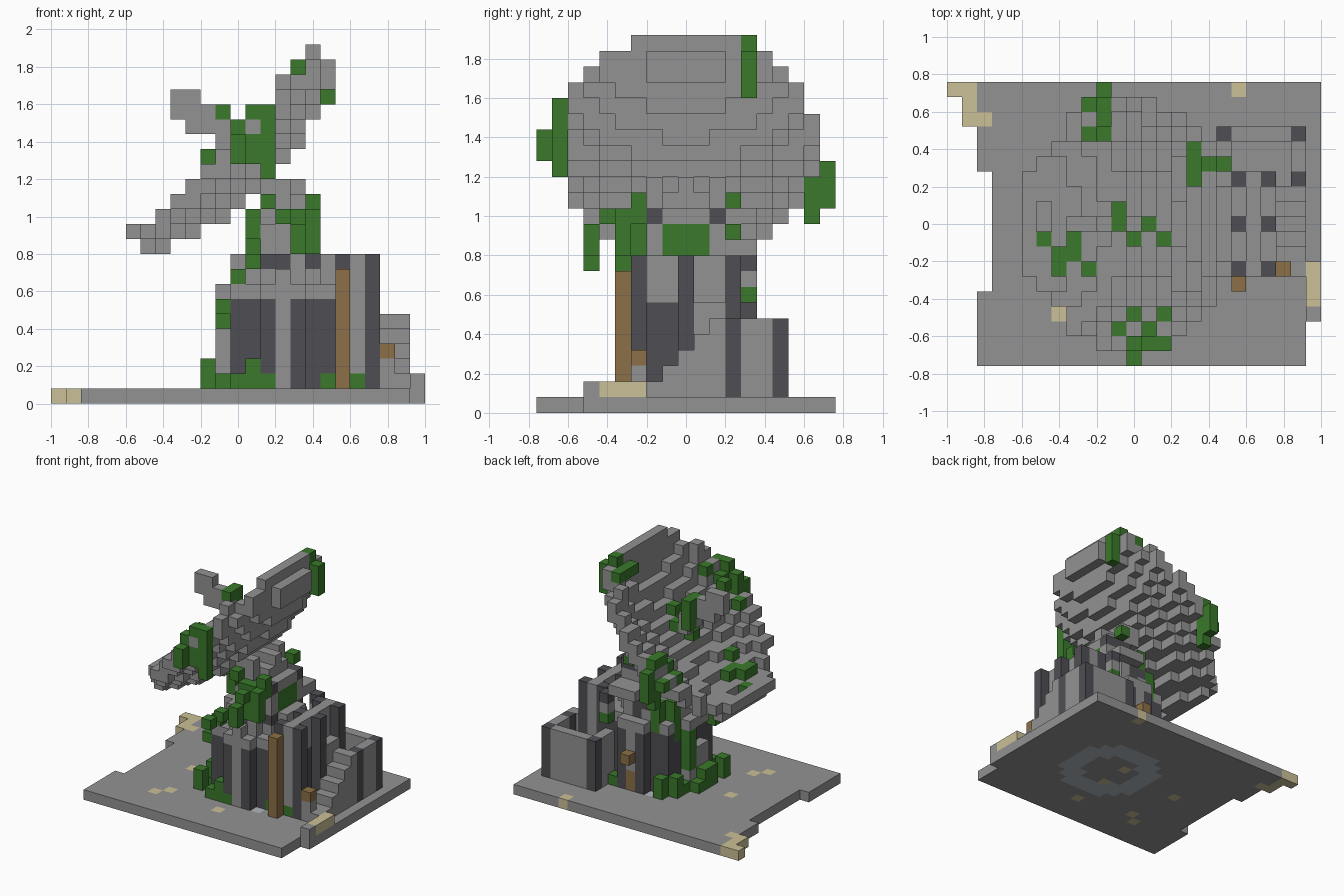
import bpy, bmesh, random
from mathutils import Vector

random.seed(4)
cube = bpy.data.objects.get("Cube")
if cube:
    bpy.data.objects.remove(cube)

S = 0.08  # block size
COLOURS = {
    "grey_stone": (0.29, 0.29, 0.29),
    "dark_metal": (0.078, 0.076, 0.088),
    "green_vine": (0.042, 0.19, 0.024),
    "tan_sand": (0.6, 0.53, 0.31),
    "brown_wood": (0.265, 0.163, 0.063),
    "pale_concrete": (0.42, 0.48, 0.51),
}
NAMES = list(COLOURS)
GREY, DARK, GREEN, TAN, BROWN, PALE = range(len(NAMES))
mats = []
for name, rgb in COLOURS.items():
    m = bpy.data.materials.new(name)
    m.use_nodes = True
    m.diffuse_color = (*rgb, 1)
    bsdf = m.node_tree.nodes["Principled BSDF"]
    bsdf.inputs["Base Color"].default_value = (*rgb, 1)
    bsdf.inputs["Roughness"].default_value = 0.9
    mats.append(m)

world = {}  # block position -> (part, colour)


def put(part, i, j, k, colour, keep=False):
    if not (keep and (i, j, k) in world):
        world[i, j, k] = (part, colour)


def box(part, i, j, k, colour, keep=False):
    """Fill inclusive block ranges; a plain number is a single block."""
    r = [range(v[0], v[1] + 1) if isinstance(v, tuple) else (v,) for v in (i, j, k)]
    for x in r[0]:
        for y in r[1]:
            for z in r[2]:
                put(part, x, y, z, colour, keep)


CI, CJ = 15, 9  # tower centre


def disc(outer, inner=-1):
    for i in range(25):
        for j in range(19):
            d = ((i - CI) ** 2 + (j - CJ) ** 2) ** 0.5
            if inner < d <= outer:
                yield i, j


# Ground slab with a crumbled outline
box("ground_slab", (2, 23), (0, 18), 0, GREY)
box("ground_slab", 24, (3, 18), 0, GREY)
for j in range(5, 13):
    del world[2, j, 0]
for i, j in disc(4.5, 2.6):
    put("ground_slab", i, j, 0, PALE)
for i, j in ((0, 18), (1, 18), (1, 17), (1, 16), (2, 16), (19, 18),
             (7, 9), (7, 3), (8, 4), (14, 3), (14, 10), (14, 7)):
    put("ground_slab", i, j, 0, TAN)
box("edge_curb", 24, (3, 6), 1, GREY)
box("edge_curb", 24, (4, 6), 1, TAN)

# Round tower: dark wall, stone columns, broken west side, stepped drum
for i, j in disc(4.4, 3.1):
    column = i in (11, CI) or j == CJ
    box("tower_wall", i, j, (1, 4 if i == 11 else 6), GREY if column else DARK)
box("tower_column", CI, 5, (1, 8), GREY)
for radius, k0, k1 in ((4.4, 7, 7), (3.3, 8, 9)):
    for i, j in disc(radius):
        box("tower_drum", i, j, (k0, k1), GREY)
for j in (6, 12):
    box("tower_windows", CI, j, (8, 9), DARK)
    box("tower_windows", 14, j, 9, DARK)
for j in (7, 11):
    box("tower_windows", 17, j, 9, DARK)
box("tower_door", CI, 13, (1, 2), BROWN)
box("door_beam", CI, 14, 4, BROWN)

# Ruined annex: back wall, stepped side wall, posts
box("annex_wall", (18, 23), 15, (1, 5), GREY)
box("annex_wall", 18, (13, 15), (1, 5), GREY)
box("annex_wall", 23, (12, 15), (1, 5), GREY)
for n, j in enumerate(range(7, 12)):
    box("annex_side_steps", (22, 23), j, (1, 1 + n), GREY)
box("annex_front", 22, 6, (1, 2), GREY)
box("annex_front", 23, 6, 1, GREY)
box("inner_wall", (19, 20), (6, 12), (1, 7), GREY)
box("inner_wall", 20, (6, 12), (8, 9), GREY)
box("inner_wall", 20, (7, 9), (1, 6), DARK)
box("inner_wall", 21, (10, 12), (1, 6), GREY)
for i, j, top in ((18, 15, 5), (23, 15, 5), (23, 12, 5), (19, 12, 9), (21, 12, 9),
                  (19, 9, 9), (21, 9, 9), (21, 6, 9), (19, 6, 9)):
    box("metal_posts", i, j, (1, top), DARK)
box("broken_post", 18, 13, 8, GREY)
box("broken_post", 18, 13, 9, DARK)
box("wood_post", 19, 5, (1, 8), BROWN)
box("wood_block", 22, 6, 3, BROWN)

# Neck and yoke that carry the dish
box("dish_neck", (14, 17), (7, 11), (10, 11), GREY)
box("dish_neck", (14, 17), (8, 10), 12, GREY)
box("dish_neck", (14, 16), (8, 10), 13, GREY)
box("dish_neck", (13, 16), 9, 14, GREY)
for j in (7, 11):
    box("yoke", (15, 17), j, 12, DARK)
    box("yoke", (14, 15), j, (13, 14), GREY)
box("neck_shoulder", (15, 17), (12, 13), 10, GREY)

# Tilted bowl: blocks between two paraboloids with a thicker rim
dish = set()
for i in range(18):
    for k in range(10, 24):
        for j in range(19):
            w = i - k
            r2 = 0.42 * (i + k - 28) ** 2 + (j - 9) ** 2
            back = -0.3 - 0.0515 * r2
            front = back - (2.6 if r2 > 53 else 2)
            allowed = w >= -5 or (k in (11, 21, 23))
            if r2 <= 70 and allowed and front <= w <= back:
                dish.add((i, j, k))
                put("dish", i, j, k, GREY)
box("dish_top_rim", 17, (4, 14), 22, GREY)
box("dish_back_plate", 18, (7, 11), (21, 22), GREY)

# Feed arm and head in front of the bowl
for n in range(5):
    box("feed_arm", (9 + n, 10 + n), 9, 19 - n, GREY, keep=True)
box("feed_head", (8, 9), 9, (19, 20), GREY)
box("feed_head", 9, 9, 18, GREY)
box("feed_vine", 11, (9, 10), 19, GREEN)
box("feed_vine", 11, 10, (17, 18), GREEN)

# Vines lying on the bowl
for i, j in ((13, 9), (12, 8), (14, 8), (6, 8), (8, 8), (7, 7), (8, 7), (7, 6), (9, 6),
             (10, 15), (9, 15), (10, 16), (10, 17)):
    tops = [k for a, b, k in dish if (a, b) == (i, j)]
    if tops:
        put("dish_vines", i, j, max(tops) + 1, GREEN)

# Vines hanging over the rim
for i, j, k in ((12, 0, (16, 17)), (12, 1, (17, 18)), (13, 1, (16, 17)), (14, 1, (15, 19)),
                (13, 1, 19), (13, 2, 18), (11, 2, 16), (12, 3, 18), (14, 3, 19),
                (10, 18, (13, 15)), (10, 17, (12, 14)), (9, 17, 14),
                (18, 13, (20, 22)), (17, 13, 23), (16, (12, 14), 22)):
    box("rim_vines", i, j, k, GREEN)

# Vines climbing the tower
for i, j, k in ((16, 5, (10, 11)), (17, 5, (10, 12)), (17, 6, (12, 13)), (16, 4, 12),
                (16, 3, (10, 11)), (13, 3, 9), (16, 6, (10, 12)), (15, 6, 12), (14, 6, 13),
                (13, 7, (11, 12)), (17, (8, 10), (10, 11)), (16, 12, 13),
                (13, 5, 9), (12, 6, 8), (11, 6, 6), (18, 13, 7), (13, 10, (9, 12)),
                (12, 11, (6, 9)), (13, 12, (7, 9)), (14, 12, (10, 11)), (11, 10, (3, 6)),
                (10, 6, (1, 2)), ((12, 14), 5, 1), (13, 5, 2), (18, 6, 1), (20, 6, 1)):
    box("tower_vines", i, j, k, GREEN)

# Undergrowth around the foot of the tower, clear of the door
for i, j in disc(5.2, 4.4):
    if i < 18 and j > 5 and abs(i - CI) > 1 and random.random() < 0.85:
        box("undergrowth", i, j, (1, 2 if i < 13 and random.random() < 0.4 else 1), GREEN, keep=True)

# Turn the blocks of each part into one mesh of exposed faces
AXES = (Vector((1, 0, 0)), Vector((0, 1, 0)), Vector((0, 0, 1)))


def build(part):
    bm = bmesh.new()
    used = []
    for (i, j, k), (owner, colour) in world.items():
        if owner != part:
            continue
        if colour not in used:
            used.append(colour)
        centre = Vector((i - 12, j - 9, k + 0.5))
        for a in range(3):
            u, v = AXES[(a + 1) % 3], AXES[(a + 2) % 3]
            for sign in (1, -1):
                n = AXES[a] * sign
                if (i + int(n.x), j + int(n.y), k + int(n.z)) in world:
                    continue
                ring = [centre + (n + u * p + v * q * sign) / 2
                        for p, q in ((-1, -1), (1, -1), (1, 1), (-1, 1))]
                face = bm.faces.new([bm.verts.new(c * S) for c in ring])
                face.material_index = used.index(colour)
    bmesh.ops.remove_doubles(bm, verts=bm.verts, dist=0.001)
    mesh = bpy.data.meshes.new(part)
    bm.to_mesh(mesh)
    bm.free()
    for c in used:
        mesh.materials.append(mats[c])
    bpy.context.collection.objects.link(bpy.data.objects.new(part, mesh))


for part in sorted({owner for owner, _ in world.values()}):
    build(part)
